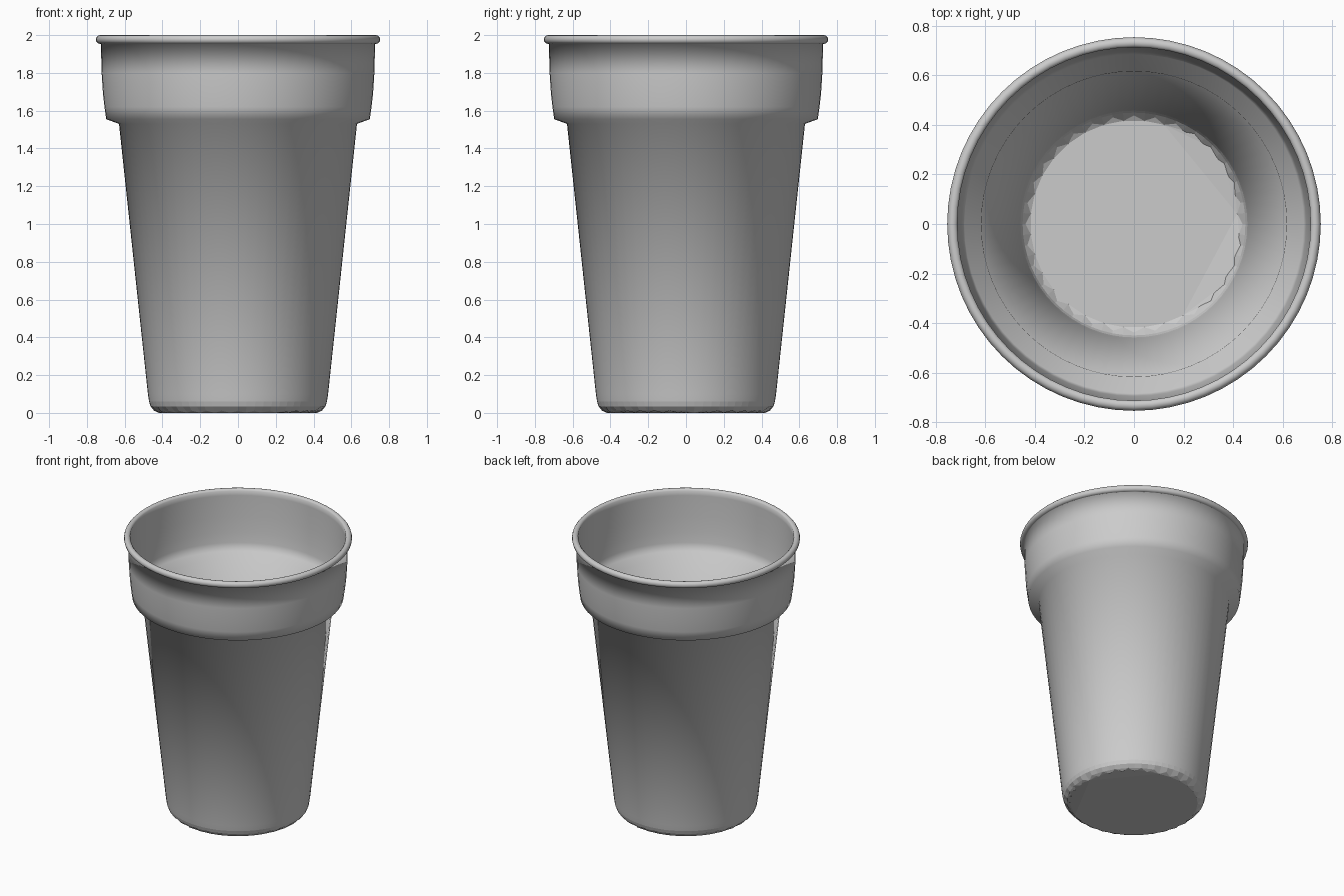
import bpy, bmesh, math

if "Cube" in bpy.data.objects:
    bpy.data.objects.remove(bpy.data.objects["Cube"])

SEG = 64


def lathe(name, profile, flat_rows, closed=True):
    """Spin (r, z, tooth_dr, tooth_dz) rows round z; odd columns get the tooth offset."""
    bm = bmesh.new()
    rings = []
    for r, z, dr, dz in profile:
        ring = []
        for i in range(SEG):
            a = 2 * math.pi * i / SEG
            k = i % 2
            rr = r + dr * k
            ring.append(bm.verts.new((rr * math.cos(a), rr * math.sin(a), z + dz * k)))
        rings.append(ring)
    for n in range(len(rings) - 1):
        lo, hi = rings[n], rings[n + 1]
        for i in range(SEG):
            j = (i + 1) % SEG
            f = bm.faces.new((lo[i], lo[j], hi[j], hi[i]))
            f.smooth = n not in flat_rows
    # underside and inner floor discs
    bm.faces.new(rings[0])
    bm.faces.new(rings[-1])
    bmesh.ops.triangulate(bm, faces=[f for f in bm.faces if len(f.verts) > 4])
    bmesh.ops.recalc_face_normals(bm, faces=bm.faces)
    me = bpy.data.meshes.new(name)
    bm.to_mesh(me)
    bm.free()
    ob = bpy.data.objects.new(name, me)
    bpy.context.collection.objects.link(ob)
    return ob


# outer wall, from the scalloped base edge up to the rim
outer = [(0.445, 0.012, -0.025, -0.012), (0.463, 0.035, 0, 0), (0.471, 0.06, 0, 0),
         (0.477, 0.10, 0, 0), (0.63, 1.53, 0, 0), (0.698, 1.555, 0, 0),
         (0.707, 1.62, 0, 0), (0.715, 1.69, 0, 0), (0.722, 1.80, 0, 0),
         (0.726, 1.955, 0, 0)]

# rolled rim
rim = []
for n in range(9):
    a = math.radians(-90 + n * 30)
    rim.append((0.731 + 0.022 * math.cos(a), 1.977 + 0.023 * math.sin(a), 0, 0))

# inner wall, going back down to the floor
inner = [(r - 0.01, z + dz0, 0, 0) for r, z, dz0 in
         ((0.722, 1.955, 0), (0.718, 1.80, 0), (0.712, 1.69, 0), (0.704, 1.62, 0),
          (0.694, 1.563, 0), (0.626, 1.538, 0), (0.473, 0.10, 0), (0.467, 0.06, 0),
          (0.459, 0.04, 0))]
inner.append((0.438, 0.02, -0.02, -0.012))

profile = outer + rim + inner
last = len(profile) - 2
cup = lathe("cup", profile, {0, 1, last, last - 1})
bpy.context.view_layer.objects.active = cup
cup.select_set(True)
